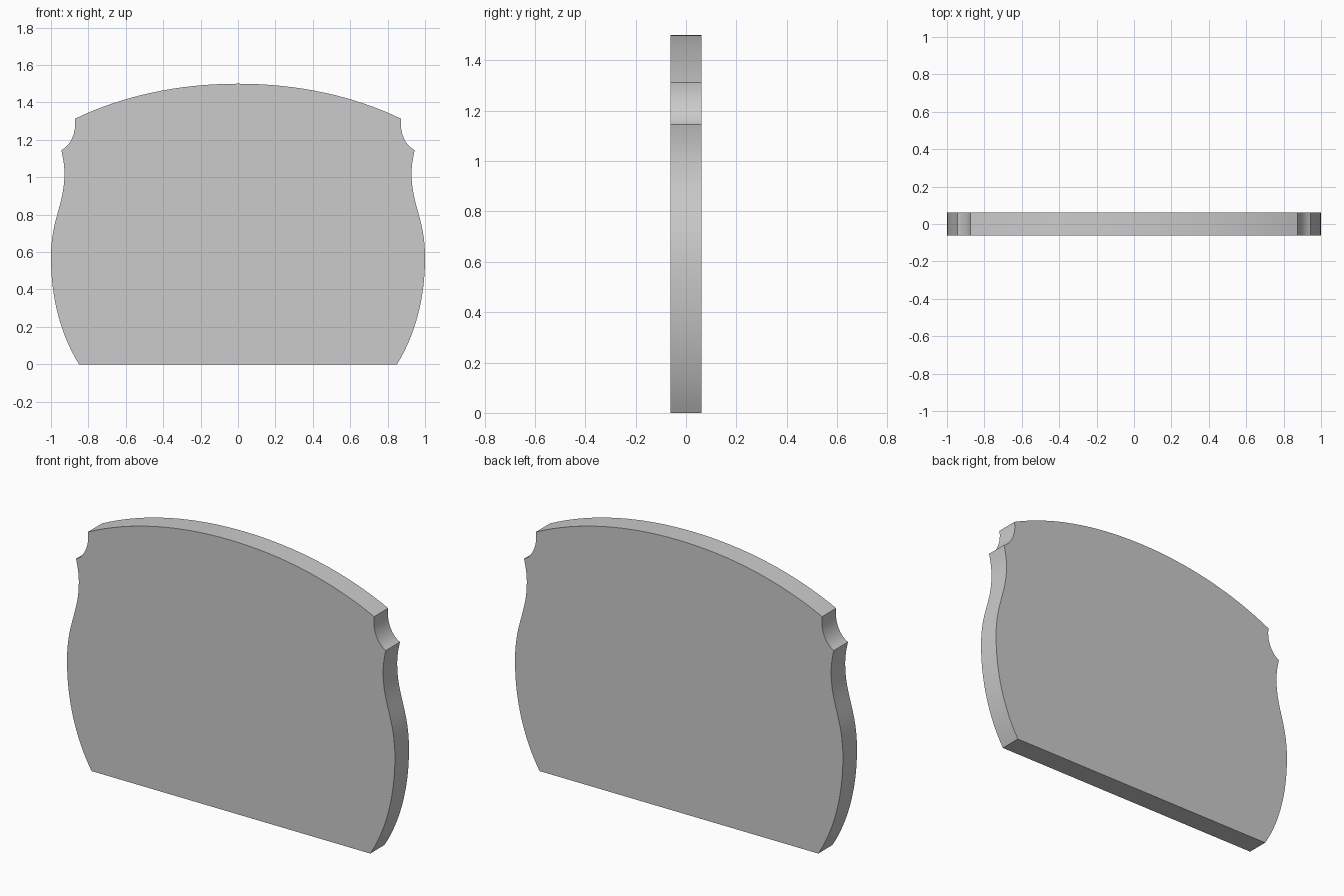
import bpy, bmesh
from mathutils import Vector
from mathutils.geometry import interpolate_bezier

if "Cube" in bpy.data.objects:
    bpy.data.objects.remove(bpy.data.objects["Cube"])

HALF_DEPTH = 0.0615

# Right-hand outline, top centre to base: (start, handle, handle, end) in x, z
segments = [
    ((0, 1.5), (0.32, 1.5), (0.62, 1.435), (0.873, 1.312)),            # crown
    ((0.873, 1.312), (0.863, 1.24), (0.893, 1.17), (0.945, 1.145)),    # notch
    ((0.945, 1.145), (0.934, 1.10), (0.928, 1.06), (0.928, 1.02)),     # waist
    ((0.928, 1.02), (0.928, 0.85), (1.0, 0.78), (1.0, 0.57)),          # shoulder
    ((1.0, 0.57), (1.0, 0.36), (0.95, 0.16), (0.85, 0)),               # lower bulge
]


def half_outline():
    pts = [Vector((0, 1.5, 0))]
    for a, h1, h2, b in segments:
        curve = interpolate_bezier(*(Vector((*p, 0)) for p in (a, h1, h2, b)), 17)
        pts += curve[1:]
    return [(p.x, p.y) for p in pts]


# Mirror the half outline into a closed loop, then extrude to a slab
right = half_outline()
outline = right + [(-x, z) for x, z in reversed(right[1:])]

bm = bmesh.new()
face = bm.faces.new([bm.verts.new((x, -HALF_DEPTH, z)) for x, z in outline])
extruded = bmesh.ops.extrude_face_region(bm, geom=[face], use_keep_orig=True)
verts = [g for g in extruded["geom"] if isinstance(g, bmesh.types.BMVert)]
bmesh.ops.translate(bm, verts=verts, vec=(0, 2 * HALF_DEPTH, 0))
bmesh.ops.recalc_face_normals(bm, faces=bm.faces)

mesh = bpy.data.meshes.new("headboard_panel")
bm.to_mesh(mesh)
bm.free()
panel = bpy.data.objects.new("headboard_panel", mesh)
bpy.context.collection.objects.link(panel)

# Smooth the curved rim, keep the corners sharp
bpy.context.view_layer.objects.active = panel
panel.select_set(True)
bpy.ops.object.shade_smooth_by_angle(angle=0.5)
